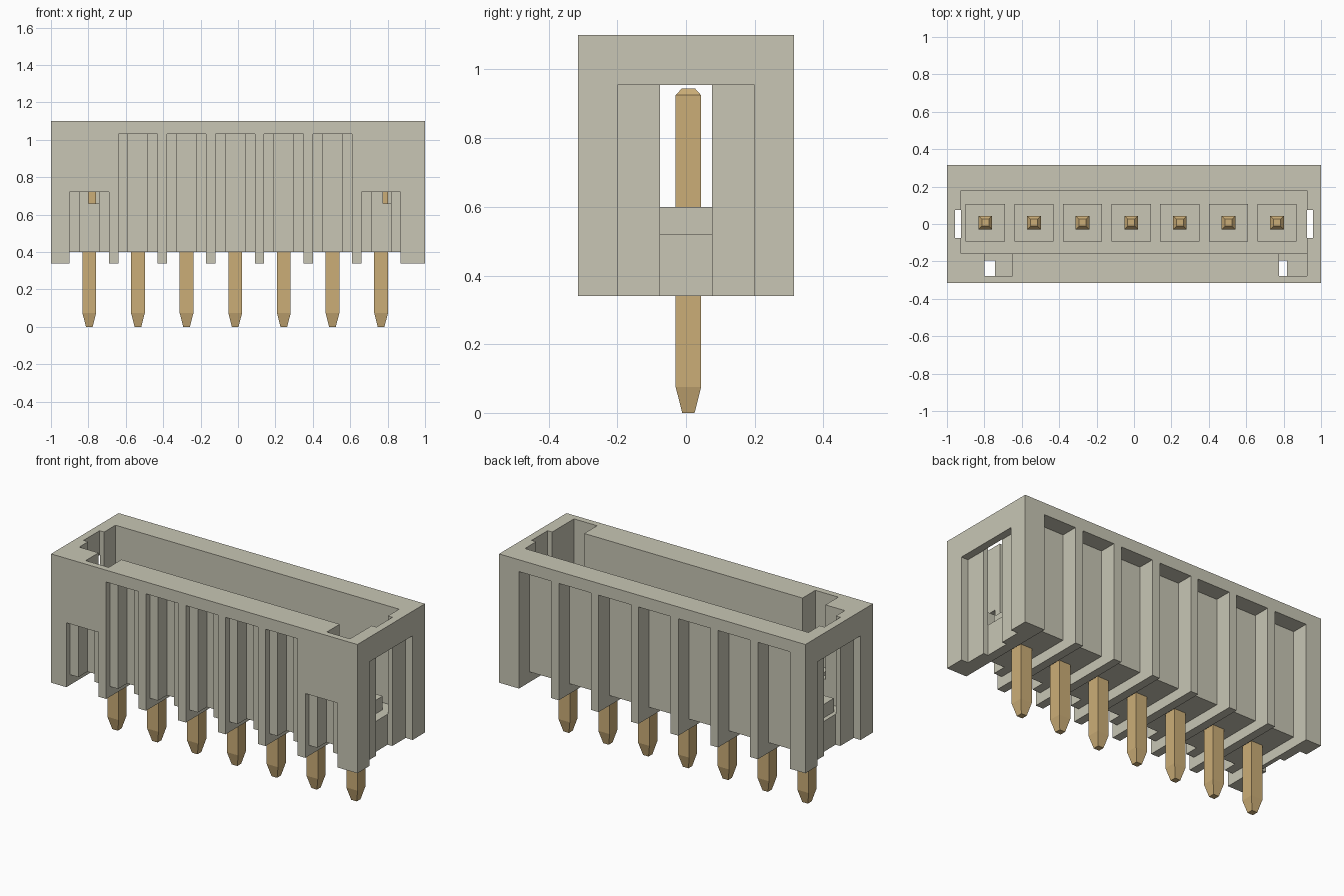
import bpy
import bmesh

cube = bpy.data.objects.get("Cube")
if cube:
    bpy.data.objects.remove(cube, do_unlink=True)


def material(name, colour):
    m = bpy.data.materials.new(name)
    m.use_nodes = True
    m.diffuse_color = (*colour, 1)
    bsdf = next(n for n in m.node_tree.nodes if n.type == 'BSDF_PRINCIPLED')
    bsdf.inputs["Base Color"].default_value = (*colour, 1)
    bsdf.inputs["Roughness"].default_value = 0.6
    return m


ivory = material("ivory plastic", (0.58, 0.565, 0.46))
gold = material("gold metal", (0.60, 0.42, 0.185))


def mesh_object(name, bm, mat=None):
    bmesh.ops.recalc_face_normals(bm, faces=bm.faces)
    me = bpy.data.meshes.new(name)
    bm.to_mesh(me)
    bm.free()
    ob = bpy.data.objects.new(name, me)
    bpy.context.collection.objects.link(ob)
    if mat:
        me.materials.append(mat)
    return ob


def boxes(name, ranges, mat=None):
    """One mesh of separate boxes, each given as (x0, x1, y0, y1, z0, z1)."""
    bm = bmesh.new()
    for x0, x1, y0, y1, z0, z1 in ranges:
        for v in bmesh.ops.create_cube(bm, size=1)["verts"]:
            v.co = (x1 if v.co.x > 0 else x0,
                    y1 if v.co.y > 0 else y0,
                    z1 if v.co.z > 0 else z0)
    return mesh_object(name, bm, mat)


pins = [-0.795 + 0.26 * i for i in range(7)]
pin_y = 0.007
half = 0.105                     # half width of each pocket
tops = [0.72] + [1.03] * 5 + [0.72]

# Housing block, hollowed out by groups of boxes
housing = boxes("housing", [(-1, 1, -0.315, 0.315, 0.34, 1.1)], ivory)
cuts = {
    "cavity": [(-0.926, 0.926, -0.158, 0.18, 0.52, 1.2)],
    "key_notches": [(-0.80, -0.65, -0.278, -0.15, 0.66, 1.2),
                    (0.775, 0.926, -0.278, -0.15, 0.66, 1.2)],
    "end_slots": [(-0.956, -0.925, -0.075, 0.075, 0.2, 1.2),
                  (0.925, 0.956, -0.075, 0.075, 0.2, 1.2)],
    "end_grooves": [(-1.1, -0.955, -0.2, 0.2, 0.2, 0.955),
                    (0.955, 1.1, -0.2, 0.2, 0.2, 0.955)],
    "back_pockets": [(x - half, x + half, 0.215, 0.4, 0.2, 1.03) for x in pins],
    "front_pockets": [(x - half, x + half, -0.4, -0.279, 0.2, t)
                      for x, t in zip(pins, tops)],
    "front_deep_pockets": [(x - 0.052, x + 0.052, -0.4, -0.195, 0.2, t)
                           for x, t in zip(pins, tops)],
    "underside_grooves": [(x - half, x + half, -0.4, 0.4, 0.2, 0.4) for x in pins],
}
cutters = []
for name, ranges in cuts.items():
    cutter = boxes(name + "_cutter", ranges)
    cutter.hide_render = True
    cutters.append(cutter)
    mod = housing.modifiers.new(name, 'BOOLEAN')
    mod.operation = 'DIFFERENCE'
    mod.solver = 'EXACT'
    mod.object = cutter

# Bake the cuts and discard the cutters
bpy.context.view_layer.update()
evaluated = housing.evaluated_get(bpy.context.evaluated_depsgraph_get())
baked = bpy.data.meshes.new_from_object(evaluated)
housing.modifiers.clear()
housing.data = baked
for cutter in cutters:
    bpy.data.objects.remove(cutter, do_unlink=True)

# Raised square collars around the pins on the cavity floor
boxes("pin_collars", [(x - half, x + half, -0.093, 0.107, 0.51, 0.60) for x in pins], ivory)

# Square pins with tapered ends: (height, half width)
sections = [(0, 0.018), (0.075, 0.037), (0.925, 0.037), (0.945, 0.019)]
for i, x in enumerate(pins):
    bm = bmesh.new()
    rings = [[bm.verts.new((x + sx * w, pin_y + sy * w, z))
              for sx, sy in ((-1, -1), (1, -1), (1, 1), (-1, 1))]
             for z, w in sections]
    bm.faces.new(rings[0])
    bm.faces.new(rings[-1])
    for a, b in zip(rings, rings[1:]):
        for k in range(4):
            n = (k + 1) % 4
            bm.faces.new((a[k], a[n], b[n], b[k]))
    mesh_object(f"pin_{i + 1}", bm, gold)
